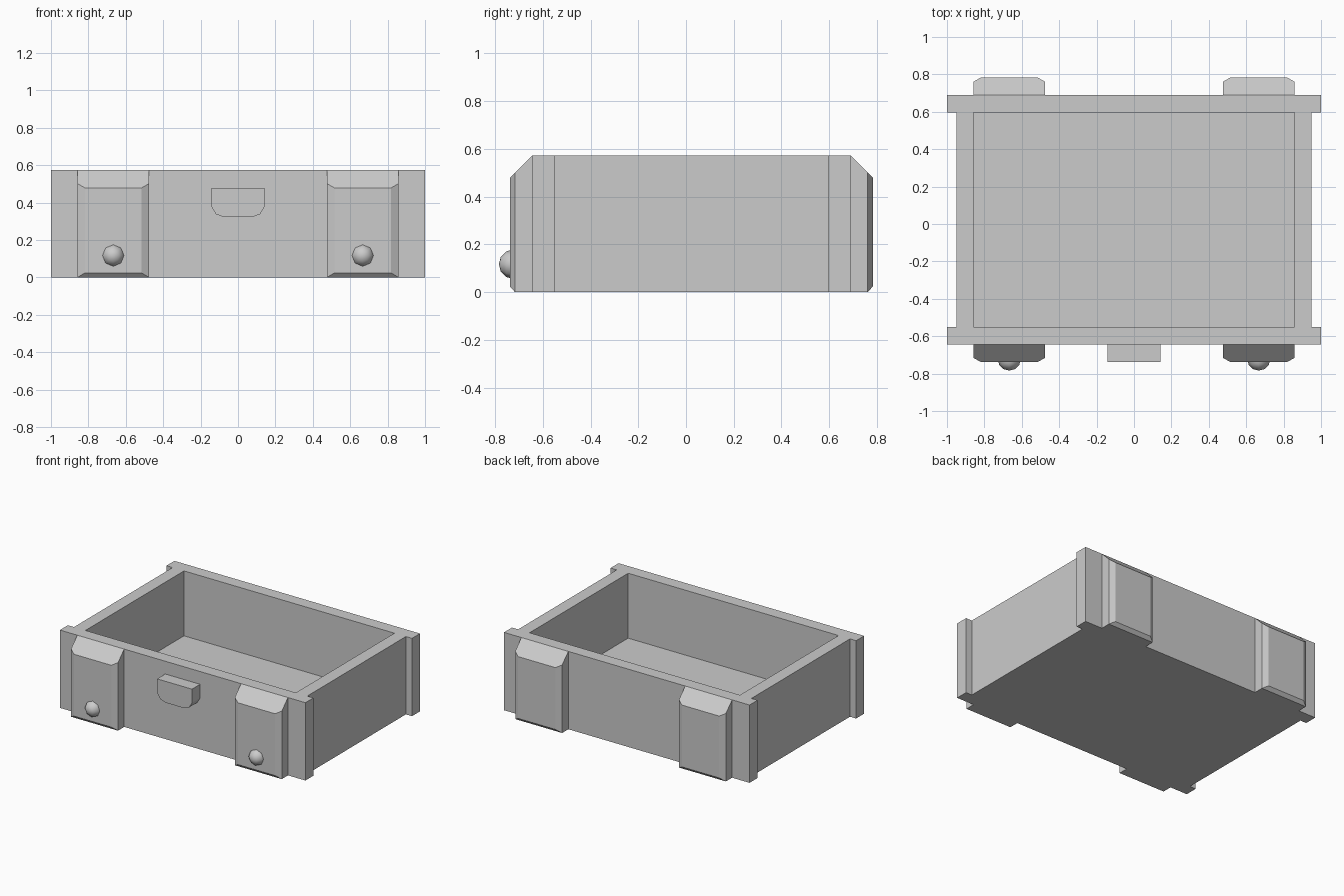
import bpy, bmesh
from mathutils import Matrix, Vector

if "Cube" in bpy.data.objects:
    bpy.data.objects.remove(bpy.data.objects["Cube"], do_unlink=True)

grey = bpy.data.materials.new("plain grey")
grey.use_nodes = True
COLOUR = (0.6, 0.6, 0.6, 1)
grey.diffuse_color = COLOUR
grey.node_tree.nodes["Principled BSDF"].inputs["Base Color"].default_value = COLOUR

HEIGHT = 0.573
FRONT, BACK, WALL = -0.644, 0.689, 0.093


def finish(name, bm, smooth=False):
    bmesh.ops.recalc_face_normals(bm, faces=bm.faces)
    for f in bm.faces:
        f.smooth = smooth
    mesh = bpy.data.meshes.new(name)
    bm.to_mesh(mesh)
    bm.free()
    mesh.materials.append(grey)
    obj = bpy.data.objects.new(name, mesh)
    bpy.context.collection.objects.link(obj)
    return obj


def loft(name, rings):
    """Skin a closed solid through a list of equal-length point rings."""
    bm = bmesh.new()
    loops = [[bm.verts.new(p) for p in ring] for ring in rings]
    n = len(loops[0])
    for a, b in zip(loops, loops[1:]):
        for i in range(n):
            j = (i + 1) % n
            bm.faces.new((a[i], a[j], b[j], b[i]))
    bm.faces.new(loops[0])
    bm.faces.new(loops[-1])
    return finish(name, bm)


# Drawer body: an outline with overhanging front and back boards
half = [(1, FRONT), (1, FRONT + WALL), (0.95, FRONT + WALL),
        (0.95, BACK - WALL), (1, BACK - WALL), (1, BACK)]
outline = half + [(-x, y) for x, y in reversed(half)]
body = loft("drawer_body", [[(x, y, z) for x, y in outline] for z in (0, HEIGHT)])

# Hollow out the inside
opening = [(x, y) for x, y in ((-0.857, FRONT + WALL), (0.857, FRONT + WALL),
                               (0.857, BACK - WALL), (-0.857, BACK - WALL))]
cutter = loft("cavity_cutter", [[(x, y, z) for x, y in opening] for z in (0.095, 1)])
cutter.hide_render = True
cut = body.modifiers.new("hollow", "BOOLEAN")
cut.operation, cut.solver, cut.object = "DIFFERENCE", "EXACT", cutter
bpy.context.view_layer.objects.active = body
bpy.ops.object.modifier_apply(modifier=cut.name)
bpy.data.objects.remove(cutter, do_unlink=True)


def strap(name, x, wall_y, out):
    """Chamfered block on a board, sloping away at the top."""
    steps = [(0, 0.191, 0, HEIGHT), (0.072, 0.191, 0, 0.501), (0.094, 0.152, 0.024, 0.479)]
    loft(name, [[(x - w, wall_y + out * d, low), (x + w, wall_y + out * d, low),
                 (x + w, wall_y + out * d, high), (x - w, wall_y + out * d, high)]
                for d, w, low, high in steps])


def knob(name, x):
    bm = bmesh.new()
    place = Matrix.Translation(Vector((x, -0.722, 0.117))) @ Matrix.Rotation(1.5708, 4, "X")
    bmesh.ops.create_uvsphere(bm, u_segments=8, v_segments=6, radius=0.062, matrix=place)
    finish(name, bm, smooth=True)


for side, x in (("left", 0.667), ("right", -0.667)):
    strap("front_strap_" + side, x, FRONT, -1)
    strap("back_strap_" + side, x, BACK, 1)
    knob("knob_" + side, x)

# Central pull with cut lower corners
half_pull = [(0.142, 0.479), (0.142, 0.378), (0.118, 0.338), (0.074, 0.322)]
pull = half_pull + [(-x, z) for x, z in reversed(half_pull)]
loft("pull", [[(x, y, z) for x, z in pull] for y in (FRONT, FRONT - 0.094)])
